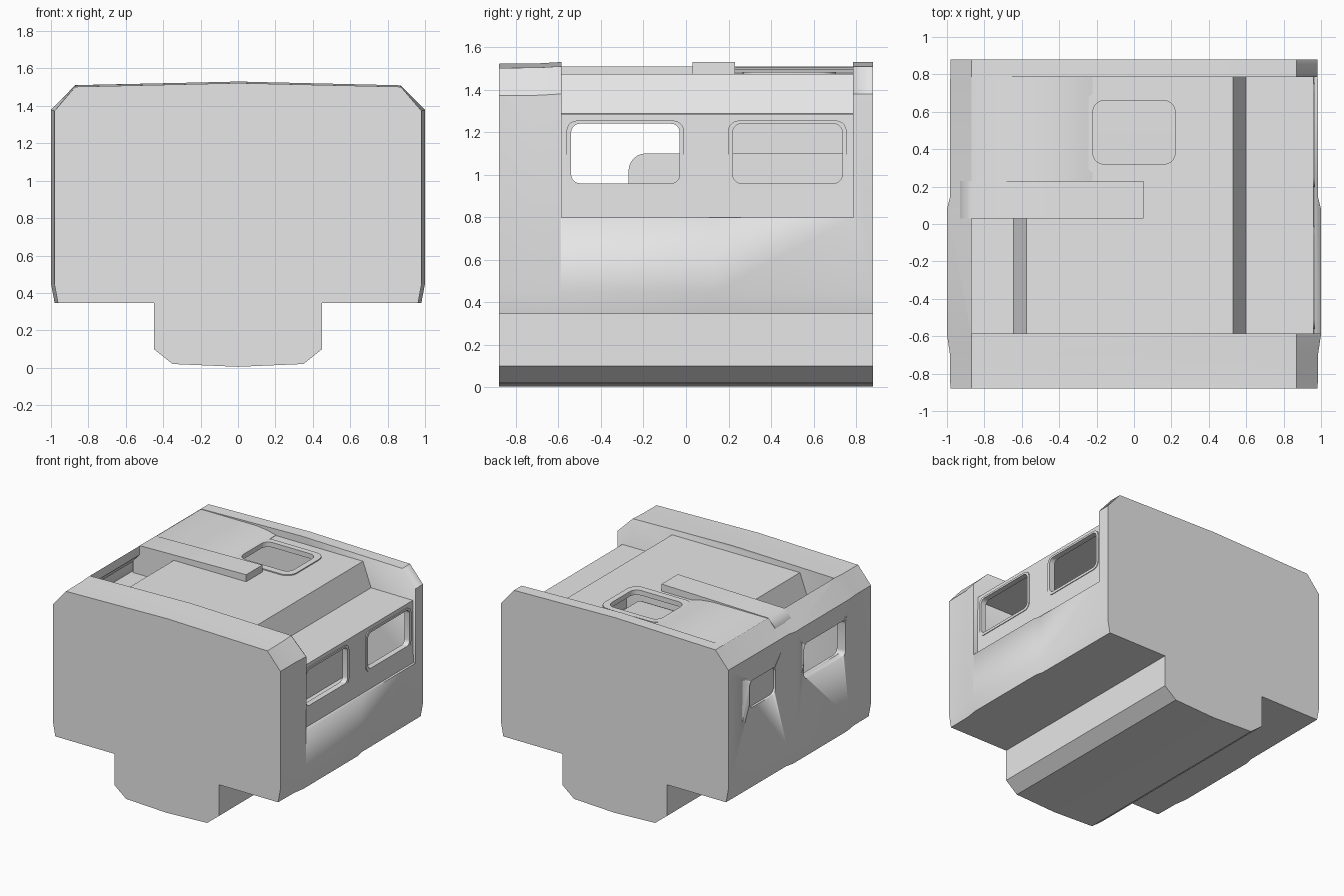
import bpy, bmesh, math

if "Cube" in bpy.data.objects:
    bpy.data.objects.remove(bpy.data.objects["Cube"])

grey = bpy.data.materials.new("light_grey")
grey.diffuse_color = (0.8, 0.8, 0.8, 1)
grey.use_nodes = True
grey.node_tree.nodes["Principled BSDF"].inputs["Base Color"].default_value = grey.diffuse_color


def loft(name, rings, angle=30):
    """Closed solid through matching rings of 3D points."""
    bm = bmesh.new()
    vs = [[bm.verts.new(p) for p in r] for r in rings]
    n = len(rings[0])
    for a, b in zip(vs, vs[1:]):
        for i in range(n):
            j = (i + 1) % n
            bm.faces.new((a[i], a[j], b[j], b[i]))
    bm.faces.new(vs[0])
    bm.faces.new(vs[-1])
    bmesh.ops.recalc_face_normals(bm, faces=bm.faces)
    me = bpy.data.meshes.new(name)
    bm.to_mesh(me)
    bm.free()
    me.materials.append(grey)
    ob = bpy.data.objects.new(name, me)
    bpy.context.collection.objects.link(ob)
    smooth(ob, angle)
    return ob


def smooth(ob, angle):
    bpy.ops.object.select_all(action='DESELECT')
    ob.select_set(True)
    bpy.context.view_layer.objects.active = ob
    bpy.ops.object.shade_smooth_by_angle(angle=math.radians(angle))


def prism(name, pts, lo, hi, axis, angle=30):
    """Extrude a 2D profile along one axis."""
    put = {'X': lambda p, d: (d, p[0], p[1]),
           'Y': lambda p, d: (p[0], d, p[1]),
           'Z': lambda p, d: (p[0], p[1], d)}[axis]
    return loft(name, [[put(p, d) for p in pts] for d in (lo, hi)], angle)


def rounded(u0, u1, v0, v1, r, seg=5):
    pts = []
    for cu, cv, start in ((u1 - r, v1 - r, 0), (u0 + r, v1 - r, 90),
                          (u0 + r, v0 + r, 180), (u1 - r, v0 + r, 270)):
        for i in range(seg + 1):
            t = math.radians(start + 90 * i / seg)
            pts.append((cu + r * math.cos(t), cv + r * math.sin(t)))
    return pts


def cut(ob, *cutters):
    for c in cutters:
        m = ob.modifiers.new("cut", 'BOOLEAN')
        m.operation = 'DIFFERENCE'
        m.solver = 'EXACT'
        m.object = c
        c.hide_render = True
        bpy.context.view_layer.objects.active = ob
        bpy.ops.object.modifier_apply(modifier=m.name)


def mirror(half):
    """Complete a right-hand profile whose ends lie on x = 0."""
    return half + [(-x, z) for x, z in reversed(half) if x > 0]


# Hull: one profile with the keel, slightly wider amidships
half = [(0, 0.005), (0.35, 0.02), (0.45, 0.1), (0.45, 0.345), (0.98, 0.345),
        (1, 0.45), (1, 1.38), (0.87, 1.51), (0, 1.53)]
profile = mirror(half)
rings = []
for y, w, dz in ((-0.88, 0.982, -0.008), (-0.69, 0.985, -0.006), (-0.59, 1, 0.0),
                 (0.08, 1, 0), (0.14, 0.985, 0), (0.88, 0.982, 0)):
    rings.append([(x * w if abs(x) > 0.9 else x, y, z + (dz if z > 1 else 0))
                  for x, z in profile])
hull = loft("hull", rings)

# Room and open roof cut away, leaving the left rim and both end bands
room = prism("room_cutter", [(-0.945, 0.68), (-0.945, 1.36), (-0.87, 1.44), (-0.87, 1.7),
                             (1.2, 1.7), (1.2, 0.8), (0.92, 0.8), (0.92, 0.68)],
             -0.585, 0.785, 'Y')
cut(hull, room)

# Cabin shell: walls, flat shoulders and a raised roof with steep sides
outer = [(0.965, 0.8), (0.96, 1.285), (0.6, 1.287), (0.53, 1.475)]
inner = [(0.505, 1.445), (0.575, 1.257), (0.925, 1.255), (0.925, 0.8)]
ring = outer + [(-x, z) for x, z in reversed(outer[:2])]
ring[4:4] = [(-0.575, 1.475), (-0.645, 1.287)]
ring += [(-0.925, 0.8), (-0.925, 1.255), (-0.62, 1.257), (-0.55, 1.445)] + inner
cabin = prism("cabin_shell", ring, -0.59, 0.79, 'Y')

# Window and hatch openings
spans = ((-0.54, -0.03), (0.22, 0.735))
right = [prism("window_cutter", rounded(a, b, 0.96, 1.24, 0.04), 0.8, 1.2, 'X')
         for a, b in spans]
left = prism("window_cutter", rounded(-0.54, -0.03, 0.96, 1.24, 0.04), -1.2, -0.8, 'X')
small = prism("recess_cutter", rounded(0.30, 0.62, 0.98, 1.19, 0.04), -1.2, -0.965, 'X')
hatch = prism("hatch_cutter", rounded(-0.22, 0.22, 0.32, 0.66, 0.06), 1.3, 1.6, 'Z')
cut(cabin, *right, left, hatch)
cut(hull, left, small)

# Raised frames around the right windows and the roof hatch
for (a, b), c in zip(spans, right):
    f = prism("window_frame", rounded(a - 0.022, b + 0.02, 0.94, 1.255, 0.05), 0.94, 0.969, 'X')
    cut(f, c)
    smooth(f, 30)
f = prism("hatch_frame", rounded(-0.265, 0.265, 0.265, 0.705, 0.08), 1.45, 1.483, 'Z')
cut(f, hatch)
smooth(f, 30)

# Roof panel from the left rim, sloping down to the hatch
prism("roof_panel", [(-0.92, 1.29), (-0.92, 1.45), (-0.87, 1.507), (-0.39, 1.507),
                     (-0.3, 1.497), (-0.222, 1.478), (-0.222, 1.45),
                     (-0.56, 1.45), (-0.63, 1.27), (-0.92, 1.27)], 0.2, 0.79, 'Y', 60)

# Cross strip running from the left rim onto the roof
prism("roof_strip", [(-0.93, 1.27), (-0.93, 1.45), (-0.87, 1.511), (-0.4, 1.521),
                     (0.05, 1.53), (0.05, 1.46), (-0.56, 1.46), (-0.63, 1.27)],
      0.03, 0.23, 'Y', 60)

# Inside bench with a rounded front edge
bench = [(0.75, 0.66), (0.75, 1.1)]
bench += [(-0.19 - 0.08 * math.sin(t), 1.02 + 0.08 * math.cos(t))
          for t in [math.pi / 2 * i / 6 for i in range(7)]]
bench += [(-0.27, 0.66)]
prism("inside_bench", bench, -0.6, 0.55, 'X')

smooth(hull, 100)
smooth(cabin, 15)
for c in right + [left, small, hatch, room]:
    bpy.data.objects.remove(c, do_unlink=True)
